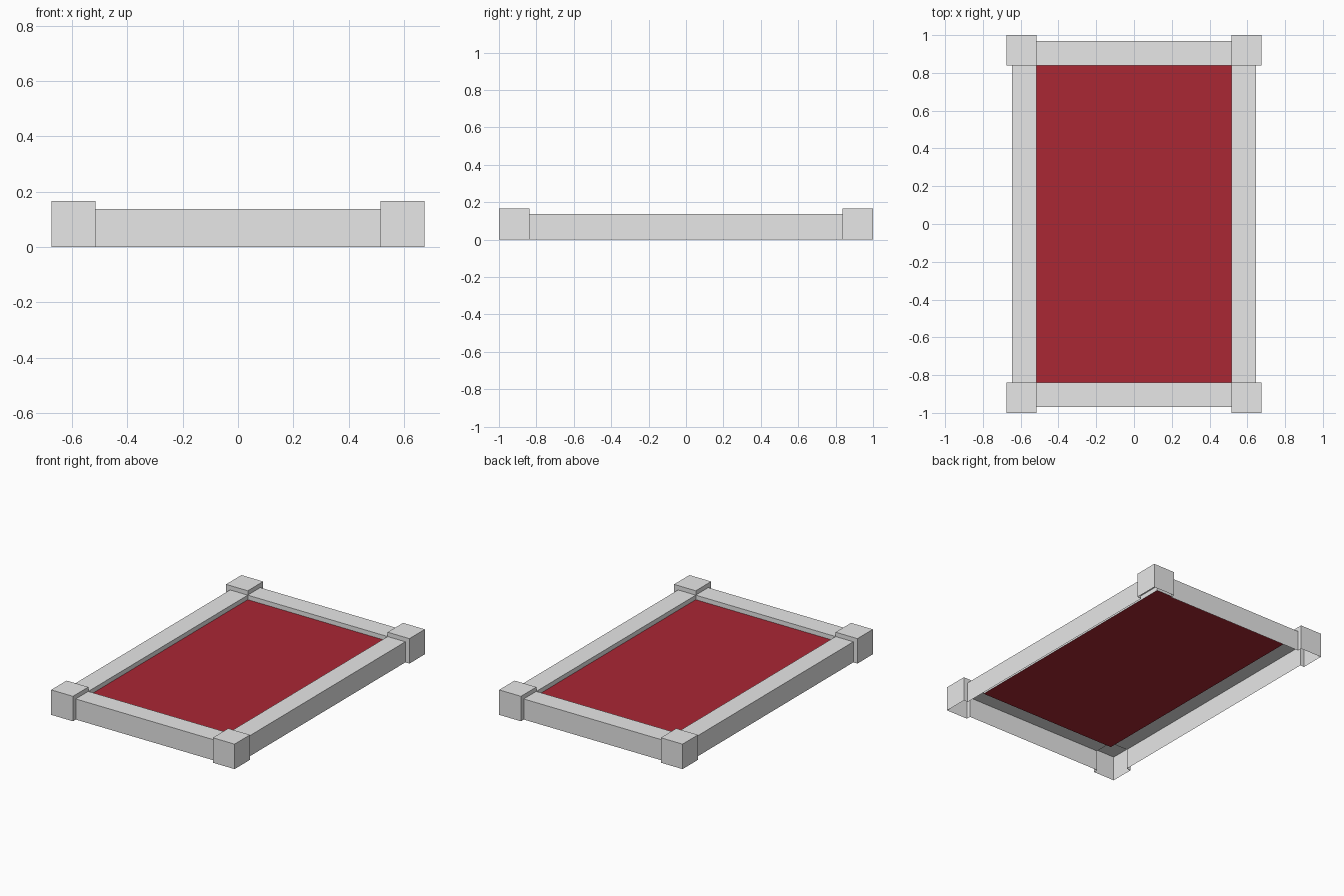
import bpy, bmesh
from mathutils import Vector

if "Cube" in bpy.data.objects:
    bpy.data.objects.remove(bpy.data.objects["Cube"])


def material(name, rgb):
    m = bpy.data.materials.new(name)
    m.diffuse_color = (*rgb, 1.0)
    m.use_nodes = True
    m.node_tree.nodes["Principled BSDF"].inputs["Base Color"].default_value = m.diffuse_color
    return m


GREY = material("light grey", (0.8, 0.8, 0.8))
RED = material("dark red", (0.40, 0.02, 0.034))

PX, PY, PH = 0.675, 1.0, 0.166     # outer corner of the posts
IX, IY = 0.515, 0.838              # inner opening
RX, RY, RH = 0.645, 0.97, 0.137    # outer faces and top of the rails
FLOOR = 0.107                      # height of the red panel


def build(name, polys, centre, mat):
    """Open shell from polygons, with all faces turned away from centre."""
    bm = bmesh.new()
    for poly in polys:
        bm.faces.new([bm.verts.new(p) for p in poly])
    bmesh.ops.remove_doubles(bm, verts=bm.verts, dist=1e-5)
    bm.normal_update()
    for f in bm.faces:
        if f.normal.dot(f.calc_center_median() - Vector(centre)) < 0:
            f.normal_flip()
    me = bpy.data.meshes.new(name)
    bm.to_mesh(me)
    bm.free()
    me.materials.append(mat)
    ob = bpy.data.objects.new(name, me)
    bpy.context.collection.objects.link(ob)


def rail(name, outer, inner, half, place):
    # open-bottomed channel: outer wall, top, short inner lip
    prof = [(outer, 0), (outer, RH), (inner, RH), (inner, FLOOR)]
    polys = [[place(a[0], -half, a[1]), place(b[0], -half, b[1]),
              place(b[0], half, b[1]), place(a[0], half, a[1])]
             for a, b in zip(prof, prof[1:])]
    build(name, polys, place((outer + inner) / 2, 0, 0.12), GREY)


def post(name, sx, sy):
    # hollow block: top, two outer walls, two inner sides cut around the rails
    polys = [
        [(IX, IY, PH), (PX, IY, PH), (PX, PY, PH), (IX, PY, PH)],
        [(PX, IY, 0), (PX, PY, 0), (PX, PY, PH), (PX, IY, PH)],
        [(IX, PY, 0), (PX, PY, 0), (PX, PY, PH), (IX, PY, PH)],
        [(IX, PY, 0), (IX, PY, PH), (IX, IY, PH), (IX, IY, RH), (IX, RY, RH), (IX, RY, 0)],
        [(PX, IY, 0), (PX, IY, PH), (IX, IY, PH), (IX, IY, RH), (RX, IY, RH), (RX, IY, 0)],
    ]
    polys = [[(x * sx, y * sy, z) for x, y, z in p] for p in polys]
    build(name, polys, (sx * (PX + IX) / 2, sy * (PY + IY) / 2, PH / 2), GREY)


# Frame rails
for s, side in ((-1, "left"), (1, "right")):
    rail(side + "_rail", s * RX, s * IX, IY, lambda o, t, z: (o, t, z))
for s, side in ((-1, "front"), (1, "back")):
    rail(side + "_rail", s * RY, s * IY, IX, lambda o, t, z: (t, o, z))

# Corner posts
for sx, a in ((-1, "left"), (1, "right")):
    for sy, b in ((-1, "front"), (1, "back")):
        post(f"{b}_{a}_post", sx, sy)

# Recessed red panel
build("panel", [[(-IX, -IY, FLOOR), (IX, -IY, FLOOR), (IX, IY, FLOOR), (-IX, IY, FLOOR)]],
      (0, 0, 0), RED)
